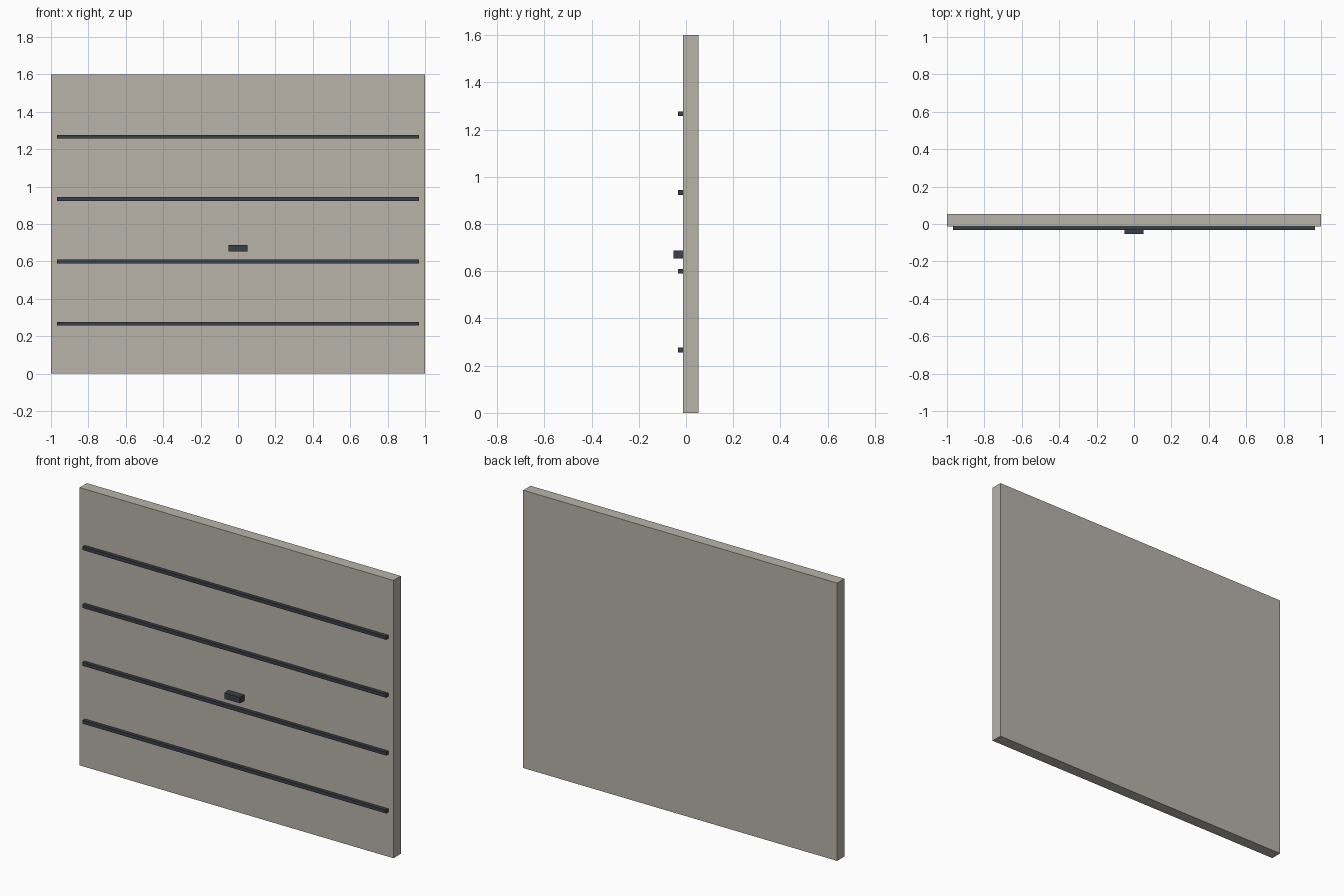
import bpy

# Remove the default cube
cube = bpy.data.objects.get("Cube")
if cube:
    bpy.data.objects.remove(cube, do_unlink=True)


def material(name, rgb):
    mat = bpy.data.materials.new(name)
    mat.use_nodes = True
    colour = (*rgb, 1)
    mat.diffuse_color = colour
    mat.node_tree.nodes["Principled BSDF"].inputs["Base Color"].default_value = colour
    return mat


def box(name, low, high, mat):
    """Box between two opposite corners."""
    centre = [(a + b) / 2 for a, b in zip(low, high)]
    bpy.ops.mesh.primitive_cube_add(size=1, location=centre)
    obj = bpy.context.object
    obj.name = name
    obj.scale = [b - a for a, b in zip(low, high)]
    bpy.ops.object.transform_apply(location=False, rotation=False, scale=True)
    obj.data.materials.append(mat)
    return obj


panel_colour = material("warm grey", (0.48, 0.455, 0.395))
trim_colour = material("dark slate", (0.042, 0.05, 0.06))

FRONT = -0.0133   # front face of the panel
HEIGHT = 1.6

# Door panel
box("door_panel", (-1, FRONT, 0), (1, 0.0533, HEIGHT), panel_colour)

# Evenly spaced horizontal ribs
for i in range(4):
    z = HEIGHT / 6 + i / 3
    box(f"rib_{i + 1}", (-0.967, -0.0333, z - 0.01), (0.967, FRONT, z + 0.01), trim_colour)

# Handle
box("handle", (-0.05, -0.0533, 0.653), (0.05, FRONT, 0.687), trim_colour)
